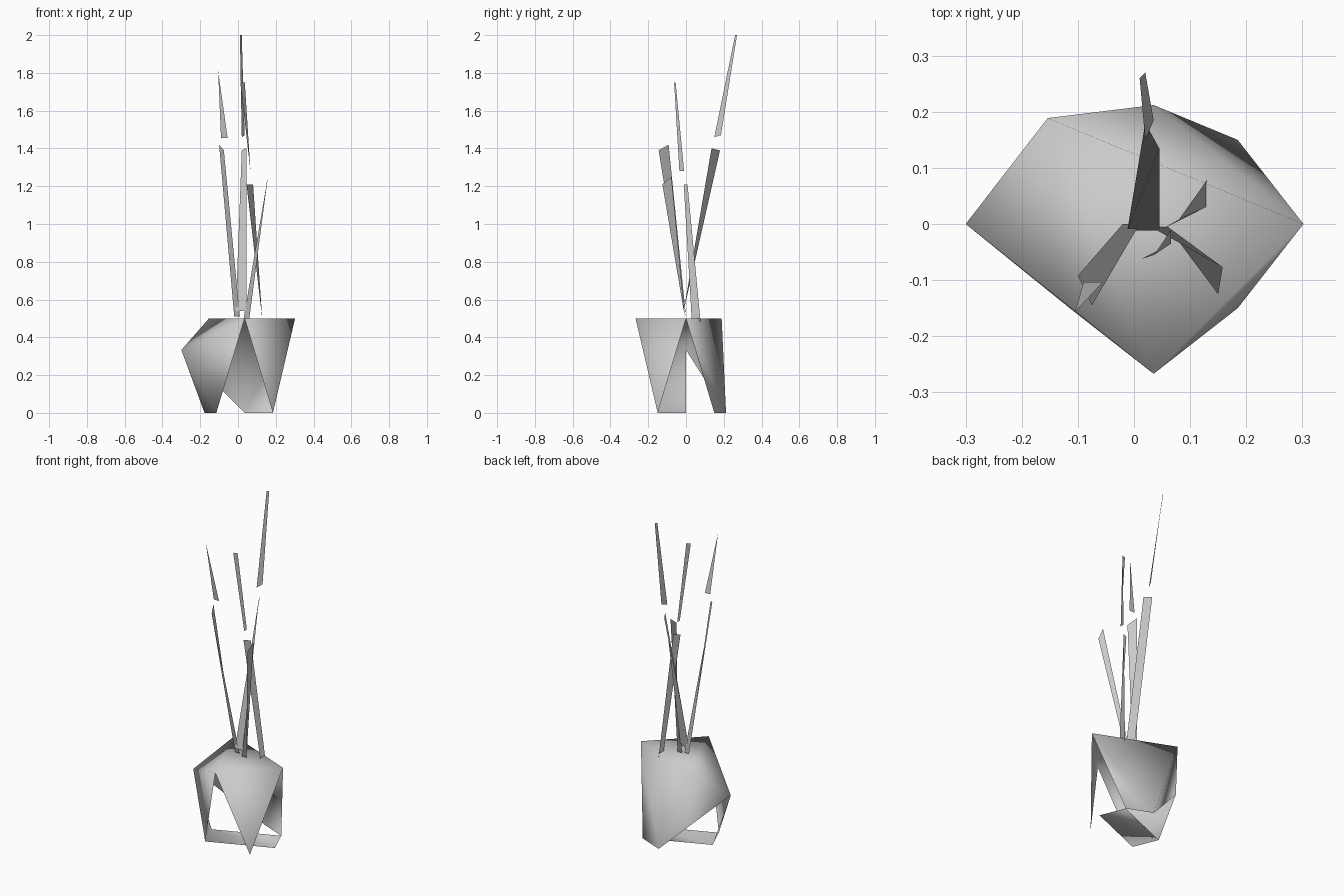
import bpy
from math import cos, sin, radians

if "Cube" in bpy.data.objects:
    bpy.data.objects.remove(bpy.data.objects["Cube"])

CX = 0.035  # the pot's axis is slightly off the centre


def ring_point(radius, degrees, z):
    a = radians(degrees)
    return (CX + radius * cos(a), radius * sin(a), z)


def add_mesh(name, verts, faces, smooth=False):
    mesh = bpy.data.meshes.new(name)
    mesh.from_pydata(verts, [], faces)
    mesh.polygons.foreach_set("use_smooth", [smooth] * len(faces))
    mesh.update()
    obj = bpy.data.objects.new(name, mesh)
    bpy.context.collection.objects.link(obj)
    return obj


# Pot: few points left of an octagonal vase (rim, belly, foot)
RIM, BELLY, FOOT = 0.267, 0.335, 0.212
keys = {
    "rim_right": ring_point(RIM, 0, 0.5),
    "rim_back": ring_point(RIM, 135, 0.5),
    "rim_front": ring_point(RIM, 270, 0.5),
    "belly_left": ring_point(BELLY, 180, 0.333),
}
for angle in (0, 45, 90, 180, 225, 315):
    keys[f"foot_{angle}"] = ring_point(FOOT, angle, 0)
index = {k: i for i, k in enumerate(keys)}
faces = [
    ("rim_right", "rim_back", "rim_front"),
    ("rim_back", "belly_left", "rim_front"),
    ("rim_front", "foot_315", "rim_right"),
    ("rim_right", "foot_45", "foot_90"),
    ("rim_right", "foot_90", "rim_back"),
    ("rim_back", "foot_90", "belly_left"),
    ("belly_left", "foot_180", "foot_225"),
    ("belly_left", "foot_225", "rim_front"),
    ("foot_0", "foot_225", "foot_180", "foot_45"),
]
add_mesh("pot", list(keys.values()),
         [[index[k] for k in f] for f in faces], smooth=True)

# Leaf blades: flat strips given by two base and two top corners
lower_leaves = {
    "back_leaf": [(-.012, -.012, .54), (.045, -.012, .54), (.045, .135, 1.40), (.02, .18, 1.39)],
    "left_leaf": [(-.02, 0, .51), (.01, 0, .51), (-.075, -.145, 1.39), (-.1, -.092, 1.42)],
    "middle_leaf": [(.128, .03, .5), (.13, .078, .47), (.08, .008, 1.21), (.045, -.012, 1.21)],
    "right_leaf": [(.03, -.005, .5), (.06, -.005, .5), (.15, -.125, 1.21), (.158, -.077, 1.25)],
}
leaf_tips = {
    "back_leaf_tip": [(.02, .15, 1.46), (.035, .185, 1.47), (.02, .27, 2.0), (.01, .26, 2.0)],
    "left_leaf_tip": [(-.09, -.103, 1.455), (-.055, -.103, 1.455), (-.105, -.157, 1.81)],
    "middle_leaf_tip": [(.066, -.035, 1.28), (.066, -.01, 1.28), (.036, -.055, 1.75), (.012, -.063, 1.75)],
}
for name, corners in {**lower_leaves, **leaf_tips}.items():
    add_mesh(name, corners, [list(range(len(corners)))])
